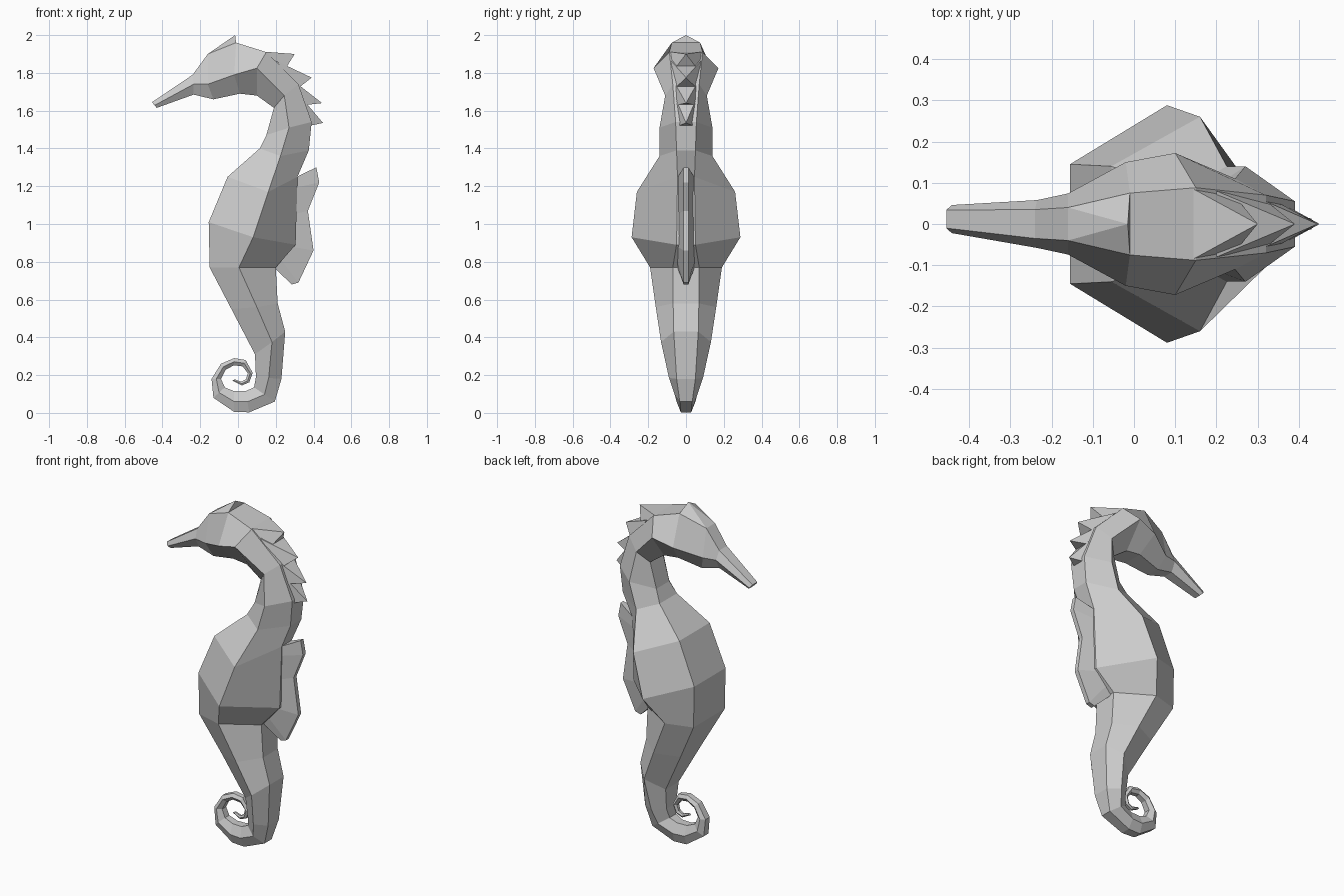
import bpy, bmesh


def make(name, verts, faces):
    bm = bmesh.new()
    vs = [bm.verts.new(v) for v in verts]
    for f in faces:
        bm.faces.new([vs[i] for i in f])
    bmesh.ops.recalc_face_normals(bm, faces=bm.faces)
    me = bpy.data.meshes.new(name)
    bm.to_mesh(me)
    bm.free()
    ob = bpy.data.objects.new(name, me)
    bpy.context.collection.objects.link(ob)
    return ob


def loft(name, rings):
    """Skin equal-sized rings into a closed flat-faced solid."""
    n = len(rings[0])
    verts = [v for r in rings for v in r]
    faces = [(k * n + i, k * n + (i + 1) % n, (k + 1) * n + (i + 1) % n, (k + 1) * n + i)
             for k in range(len(rings) - 1) for i in range(n)]
    faces += [tuple(range(n)), tuple(range(len(verts) - n, len(verts)))]
    return make(name, verts, faces)


def hexagon(front, side, back, dy=0):
    """Mirrored six-sided section; each argument is (x, z, half width)."""
    half = [(x, w, z) for x, z, w in (front, side, back)]
    return ([(x, dy + w, z) for x, w, z in half] +
            [(x, dy - w, z) for x, w, z in reversed(half)])


# Head, neck and trunk sections: belly side, flank, back side
trunk = [
    ((-.43, 1.615, .02), (-.442, 1.628, .034), (-.455, 1.645, .022)),
    ((-.235, 1.685, .03), (-.235, 1.74, .058), (-.24, 1.79, .035)),
    ((-.13, 1.66, .04), (-.16, 1.74, .074), (-.16, 1.90, .04)),
    ((.01, 1.69, .06), (-.02, 1.79, .15), (-.01, 1.96, .075)),
    ((.10, 1.68, .06), (.10, 1.825, .172), (.15, 1.91, .088)),
    ((.19, 1.615, .06), (.245, 1.68, .11), (.32, 1.74, .07)),
    ((.15, 1.47, .06), (.27, 1.51, .14), (.39, 1.54, .055)),
    ((.115, 1.40, .08), (.225, 1.36, .14), (.375, 1.39, .05)),
    ((-.055, 1.25, .14), (.16, 1.17, .26), (.315, 1.25, .045)),
    ((-.155, 1.01, .145), (.08, .93, .288), (.305, .89, .05)),
    ((-.15, .77, .145), (.005, .77, .19), (.2, .77, .07)),
    ((-.035, .55, .10), (.10, .56, .16), (.21, .58, .068)),
    ((.09, .31, .06), (.18, .375, .132), (.25, .43, .065)),
]
# Curled tail sections: inner x, z, outer x, z, half width
tail = [
    (.095, .19, .23, .18, .09), (.085, .135, .195, .06, .06),
    (.04, .115, .06, .003, .05), (-.02, .115, -.02, .005, .045),
    (-.07, .135, -.13, .08, .04), (-.09, .18, -.14, .18, .036),
    (-.065, .228, -.09, .26, .032), (-.022, .252, -.02, .29, .028),
    (.025, .246, .04, .28, .024), (.052, .21, .078, .212, .02),
    (.042, .178, .06, .162, .016), (.018, .165, .02, .145, .012),
    (-.018, .178, -.03, .17, .008),
]
rings = [hexagon(*s, dy=.012 if i == 0 else 0) for i, s in enumerate(trunk)]
for a, b, c, d, w in tail:
    rings.append(hexagon((a, b, w * .5), ((a + c) / 2, (b + d) / 2, w), (c, d, w * .55)))
loft("body", rings)

# Small peak on the crown
make("crown_peak", [(-.015, 0, 2.0), (-.01, .075, 1.96), (-.01, -.075, 1.96),
                    (-.16, -.04, 1.90), (-.16, .04, 1.90)],
     [(0, 2, 1), (0, 1, 4), (0, 4, 3), (0, 3, 2), (1, 2, 3, 4)])

# Nape spikes: upper base x, z, half width, tip x, z, lower base x, z
spikes = [(.14, 1.912, .087, .30, 1.90, .25, 1.82), (.20, 1.865, .08, .39, 1.775, .32, 1.72),
          (.285, 1.765, .07, .445, 1.64, .355, 1.63), (.34, 1.665, .055, .45, 1.535, .38, 1.52)]
for i, (ux, uz, w, tx, tz, lx, lz) in enumerate(spikes):
    make(f"nape_spike_{i + 1}",
         [(ux, w, uz), (ux, -w, uz), (lx, -w * .7, lz), (lx, w * .7, lz), (tx, 0, tz)],
         [(0, 1, 2, 3), (0, 1, 4), (1, 2, 4), (2, 3, 4), (3, 0, 4)])

# Thin dorsal fin: outer edge x, z and root x, z
fin = [(.415, 1.30, .30, 1.245), (.43, 1.22, .295, 1.19), (.37, 1.07, .29, 1.05),
       (.40, .86, .28, .88), (.32, .69, .23, .81), (.285, .68, .19, .77)]
loft("dorsal_fin", [[(ox, .013, oz), (ox, -.013, oz), (ix, -.045, iz), (ix, .045, iz)]
                    for ox, oz, ix, iz in fin])
